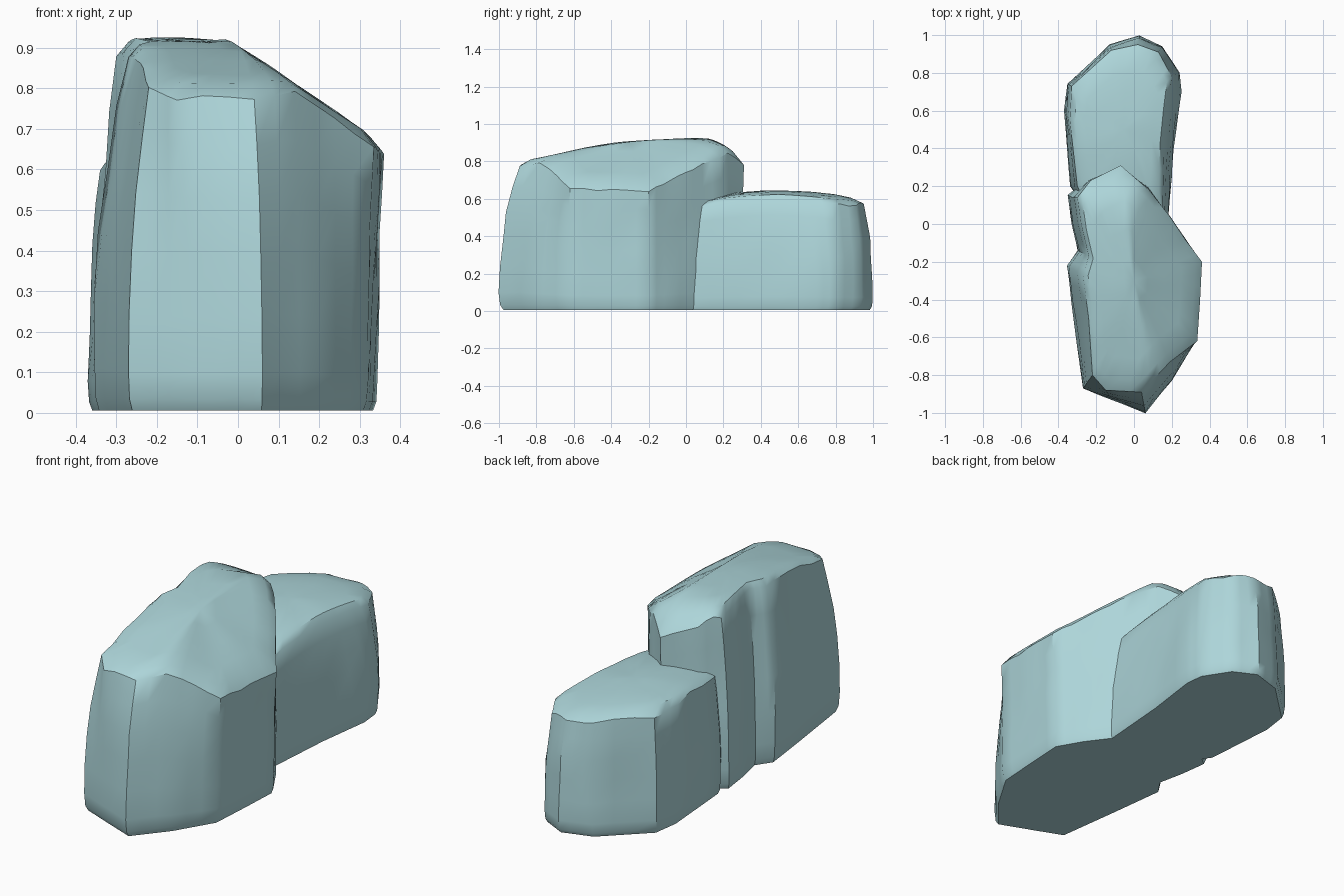
import bpy, bmesh, math
from mathutils import Vector, noise

if "Cube" in bpy.data.objects:
    bpy.data.objects.remove(bpy.data.objects["Cube"], do_unlink=True)

stone = bpy.data.materials.new("pale_blue_stone")
stone.use_nodes = True
COLOUR = (0.42, 0.67, 0.70, 1)
stone.diffuse_color = COLOUR
stone.node_tree.nodes["Principled BSDF"].inputs["Base Color"].default_value = COLOUR

FLOOR = 0.006
# wall rings: (share of height, inset towards the centre)
WALL = [(0, 0.965), (0.035, 0.99), (0.12, 1), (0.3, 1), (0.5, 1),
        (0.68, 1), (0.85, 1), (1, 1)]
CAP = [0.9, 0.7, 0.45, 0.2]


def split(points, parts=3):
    """Add evenly spaced points along a closed outline."""
    out = []
    for i, p in enumerate(points):
        q = points[(i + 1) % len(points)]
        out += [p.lerp(q, k / parts) for k in range(parts)]
    return out


def rock(name, outline, centre, height, rim_drop):
    """Loft a base outline up to a top outline, then close with a domed cap."""
    base = split([Vector((a, b, 0)) for a, b, _, _ in outline])
    top = split([Vector((c, d, 0)) for _, _, c, d in outline])
    mid = Vector(centre)
    bm = bmesh.new()
    rings = []
    # walls
    for t, inset in WALL:
        ring = []
        for b, a in zip(base, top):
            p = mid + (b.lerp(a, t ** 2.5) - mid) * inset
            rim = height(a.x, a.y) - rim_drop
            p.z = FLOOR + (rim - FLOOR) * t
            bump = noise.noise(p * 6) * 0.012
            p += (b - mid).normalized() * bump * math.sin(math.pi * t)
            if t == 1:
                p.z += noise.noise(p * 9) * 0.02
            ring.append(bm.verts.new(p))
        rings.append(ring)
    # cap
    for s in CAP:
        ring = []
        for a in top:
            p = mid + (a - mid) * s
            p.z = height(p.x, p.y) + noise.noise(p * 5) * 0.008
            ring.append(bm.verts.new(p))
        rings.append(ring)
    n = len(base)
    for lo, hi in zip(rings, rings[1:]):
        for i in range(n):
            j = (i + 1) % n
            bm.faces.new((lo[i], lo[j], hi[j], hi[i]))
    peak = bm.verts.new((mid.x, mid.y, height(mid.x, mid.y)))
    for i in range(n):
        bm.faces.new((rings[-1][i], rings[-1][(i + 1) % n], peak))
    bm.faces.new(rings[0][::-1])
    bmesh.ops.recalc_face_normals(bm, faces=bm.faces)
    mesh = bpy.data.meshes.new(name)
    bm.to_mesh(mesh)
    bm.free()
    mesh.materials.append(stone)
    obj = bpy.data.objects.new(name, mesh)
    bpy.context.collection.objects.link(obj)
    bpy.ops.object.select_all(action='DESELECT')
    obj.select_set(True)
    bpy.context.view_layer.objects.active = obj
    bpy.ops.object.shade_smooth_by_angle(angle=math.radians(38))
    return obj


def tall_top(x, y):
    """Long crest that falls away to the +x side."""
    d = y - 0.08
    crest = 0.925 - (2.5 if d > 0 else 0.14) * d * d
    return min(crest, 0.905 - 0.68 * x, 0.93 + 0.6 * (x + 0.24))


def low_top(x, y):
    """Nearly flat, gently domed top."""
    return 0.645 - 0.25 * (y - 0.5) ** 2 - 0.4 * (x + 0.1) ** 2


# outlines: base x, base y, top x, top y
tall_outline = [
    (0.06, -1, 0.04, -0.89), (0.2, -0.83, 0.19, -0.73),
    (0.32, -0.63, 0.335, -0.62), (0.335, -0.4, 0.35, -0.4),
    (0.345, -0.2, 0.36, -0.2), (0.27, -0.07, 0.27, -0.08),
    (0.18, 0.05, 0.19, 0.04), (0.07, 0.2, 0.08, 0.18),
    (-0.07, 0.3, -0.07, 0.31), (-0.24, 0.24, -0.23, 0.23),
    (-0.35, 0.15, -0.3, 0.14), (-0.33, 0, -0.28, 0),
    (-0.3, -0.14, -0.24, -0.17), (-0.355, -0.22, -0.27, -0.27),
    (-0.32, -0.5, -0.24, -0.5), (-0.27, -0.87, -0.22, -0.8),
    (-0.12, -0.93, -0.15, -0.88)]
low_outline = [
    (0.18, 0, 0.15, 0), (0.21, 0.4, 0.16, 0.42),
    (0.25, 0.7, 0.18, 0.62), (0.24, 0.8, 0.2, 0.78),
    (0.15, 0.94, 0.13, 0.91), (0.03, 1, 0.02, 0.95),
    (-0.13, 0.95, -0.12, 0.92), (-0.35, 0.74, -0.33, 0.73),
    (-0.37, 0.6, -0.34, 0.55), (-0.34, 0.2, -0.3, 0.2),
    (-0.2, 0, -0.2, 0)]

rock("tall_front_rock", tall_outline, (0, -0.3, 0), tall_top, 0.02)
rock("low_back_rock", low_outline, (-0.06, 0.5, 0), low_top, 0.015)
